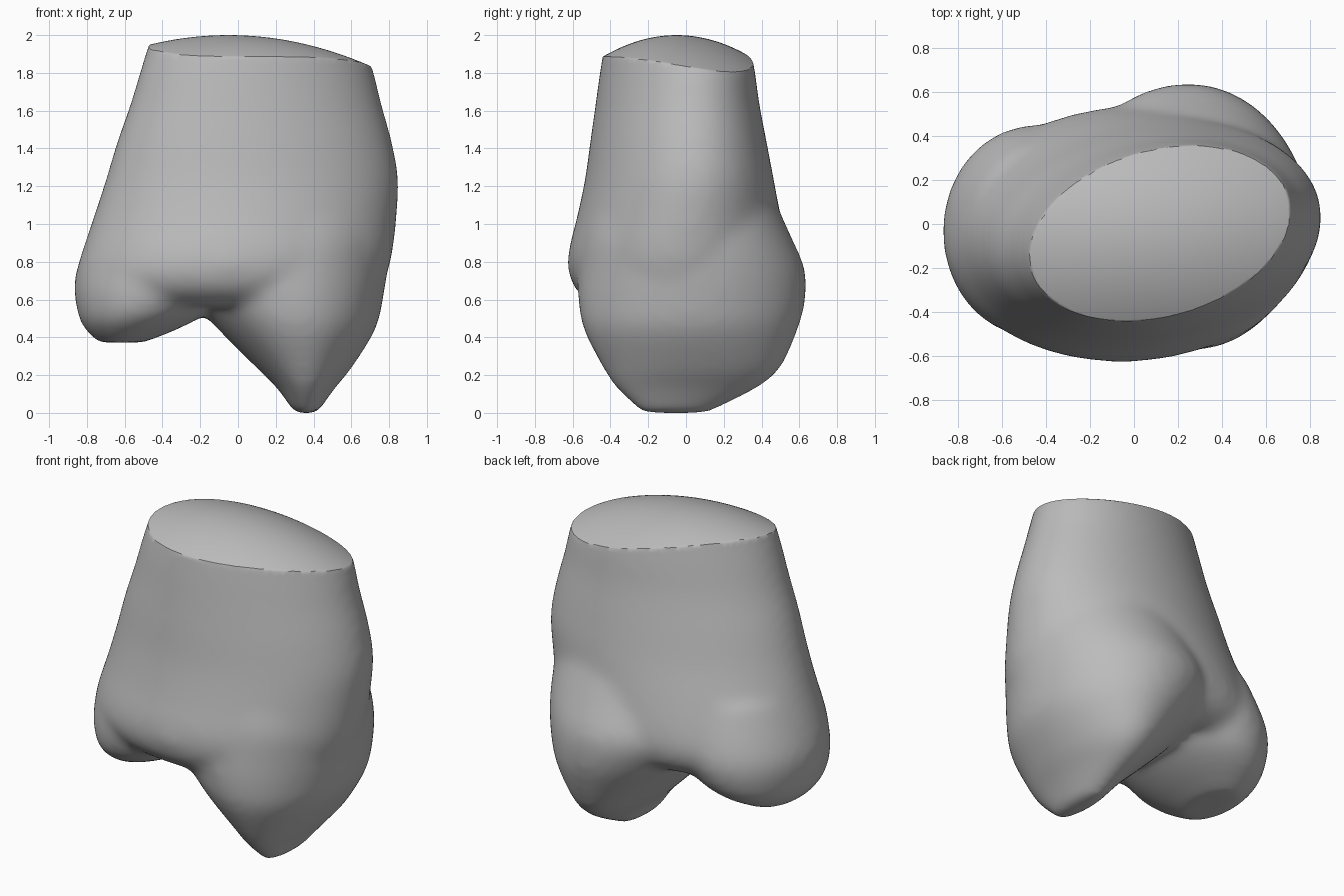
import bpy, bmesh, math

cube = bpy.data.objects.get("Cube")
if cube:
    bpy.data.objects.remove(cube, do_unlink=True)

SIDES = 56
STEPS = 5
bm = bmesh.new()


def spline(a, b, c, d, t):
    """Catmull-Rom blend between b and c."""
    return b + 0.5 * t * (c - a + t * (2 * a - 5 * b + 4 * c - d + t * (3 * (b - c) + d - a)))


def refine(rings):
    """Insert smooth in-between rings."""
    padded = [rings[0]] + rings + [rings[-1]]
    result = []
    for quad in zip(padded, padded[1:], padded[2:], padded[3:]):
        for k in range(STEPS):
            result.append([spline(*values, k / STEPS) for values in zip(*quad)])
    return result + [rings[-1]]


def loft(rings):
    """Closed loft of sheared ellipses: z, x range, y range, shear."""
    loops = []
    for z, x0, x1, y0, y1, shear in refine(rings):
        cx, rx, ry = (x0 + x1) / 2, (x1 - x0) / 2, (y1 - y0) / 2
        loop = []
        for i in range(SIDES):
            a = math.tau * i / SIDES
            dx = rx * math.cos(a)
            loop.append(bm.verts.new((cx + dx, (y0 + y1) / 2 + ry * math.sin(a) + shear * dx, z)))
        loops.append(loop)
    for low, high in zip(loops, loops[1:]):
        for i in range(SIDES):
            j = (i + 1) % SIDES
            bm.faces.new((low[i], low[j], high[j], high[i]))
    bm.faces.new(loops[0][::-1])
    bm.faces.new(loops[-1])


# Main trunk, narrowing upward
loft([(0.53, -0.68, 0.64, -0.47, 0.40, 0.03),
      (0.60, -0.82, 0.75, -0.57, 0.49, 0.03),
      (0.70, -0.855, 0.79, -0.62, 0.53, 0.03),
      (0.82, -0.825, 0.82, -0.62, 0.53, 0.04),
      (1.00, -0.765, 0.84, -0.575, 0.50, 0.06),
      (1.20, -0.70, 0.85, -0.53, 0.46, 0.09),
      (1.40, -0.64, 0.815, -0.50, 0.42, 0.11),
      (1.60, -0.57, 0.76, -0.47, 0.38, 0.13),
      (1.80, -0.51, 0.71, -0.44, 0.35, 0.15),
      (2.15, -0.40, 0.60, -0.38, 0.28, 0.16)])

# Long wedge lobe on the left, blending up into the trunk
loft([(-0.04, 0.30, 0.42, -0.24, 0.12, 0),
      (0.09, 0.21, 0.51, -0.37, 0.37, 0),
      (0.20, 0.10, 0.60, -0.44, 0.50, 0),
      (0.40, -0.10, 0.725, -0.54, 0.59, 0),
      (0.55, -0.23, 0.765, -0.57, 0.63, 0),
      (0.72, -0.33, 0.79, -0.57, 0.63, 0),
      (0.90, -0.33, 0.80, -0.55, 0.555, 0.02),
      (1.15, -0.30, 0.76, -0.48, 0.44, 0.06)])

# Short rounded lobe on the right, blending up into the trunk
loft([(0.335, -0.74, -0.50, -0.26, 0.16, 0),
      (0.42, -0.82, -0.29, -0.41, 0.32, 0),
      (0.52, -0.855, -0.13, -0.49, 0.41, 0),
      (0.70, -0.86, 0.00, -0.51, 0.45, 0),
      (1.00, -0.74, 0.00, -0.44, 0.37, 0)])

bmesh.ops.recalc_face_normals(bm, faces=bm.faces)
mesh = bpy.data.meshes.new("crown_body")
bm.to_mesh(mesh)
bm.free()
body = bpy.data.objects.new("crown_body", mesh)
bpy.context.collection.objects.link(body)

# Fuse the lofts into one soft skin
fuse = body.modifiers.new("fuse", 'REMESH')
fuse.mode = 'VOXEL'
fuse.voxel_size = 0.026
soften = body.modifiers.new("soften", 'SMOOTH')
soften.factor = 0.5
soften.iterations = 20
fused = bpy.data.meshes.new_from_object(body.evaluated_get(bpy.context.evaluated_depsgraph_get()))
body.modifiers.clear()
body.data = fused

# Rest the tip on the ground, then trim the top to a shallow dome with a crisp rim
ground = min(v.co.z for v in fused.vertices)
for v in fused.vertices:
    dome = 2.0 - 0.29 * (v.co.x + 0.05) ** 2 - 0.75 * (v.co.y + 0.05) ** 2
    v.co.z = min(v.co.z - ground, dome)

# Plain grey material
grey = bpy.data.materials.new("mid grey")
grey.use_nodes = True
colour = (0.5, 0.5, 0.5, 1)
grey.diffuse_color = colour
grey.node_tree.nodes["Principled BSDF"].inputs["Base Color"].default_value = colour
fused.materials.clear()
fused.materials.append(grey)

bpy.ops.object.select_all(action='DESELECT')
body.select_set(True)
bpy.context.view_layer.objects.active = body
bpy.ops.object.shade_smooth_by_angle(angle=math.radians(35))
